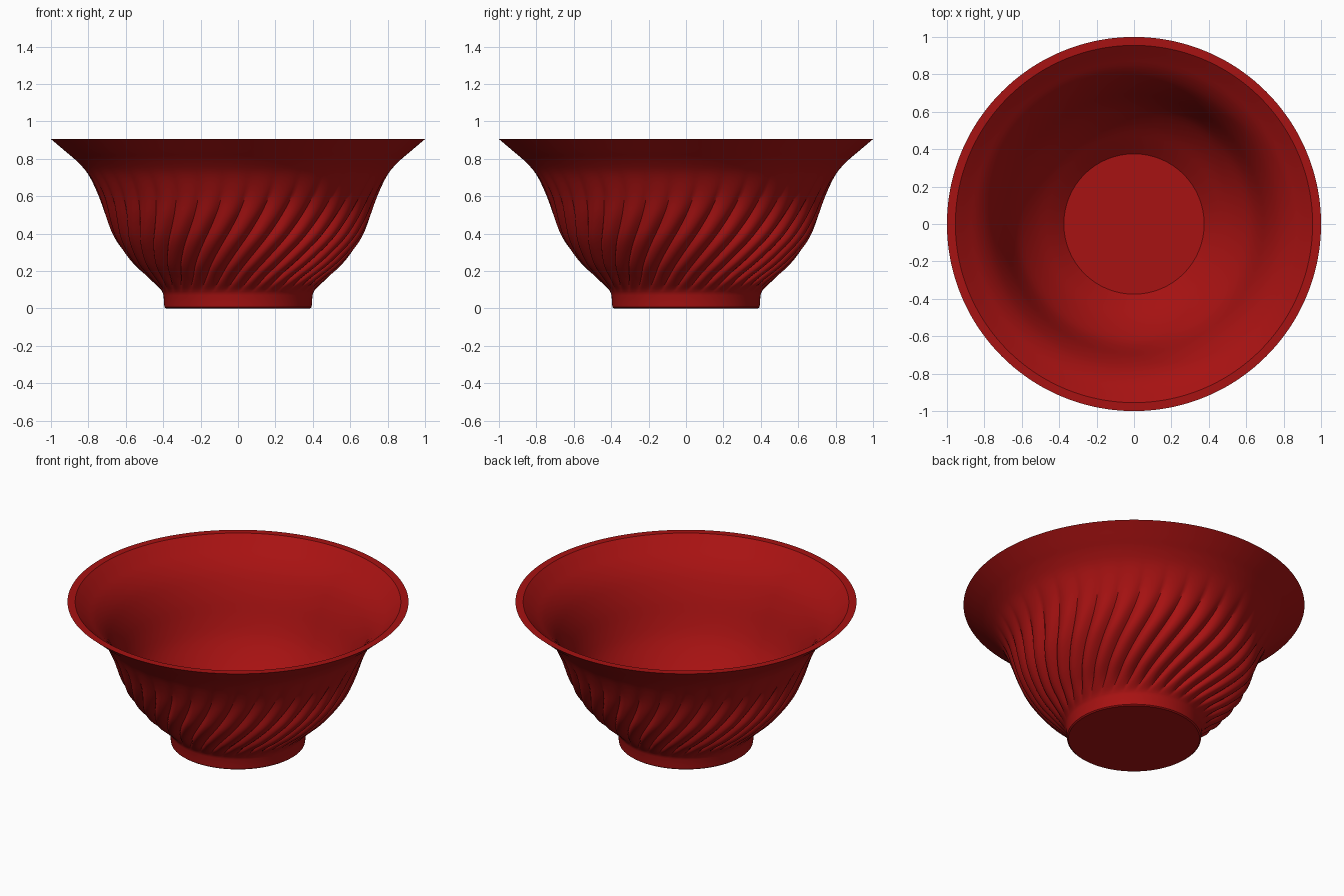
import bpy, bmesh, math

if "Cube" in bpy.data.objects:
    bpy.data.objects.remove(bpy.data.objects["Cube"])

FLUTES, PER = 36, 10
SEG = FLUTES * PER
H = 0.905


def spline(pts, steps):
    """Catmull-Rom curve through profile points (radius, height)."""
    out = []
    for i in range(len(pts) - 1):
        p0, p1, p2 = pts[max(i - 1, 0)], pts[i], pts[i + 1]
        p3 = pts[min(i + 2, len(pts) - 1)]
        for s in range(steps):
            t = s / steps
            out.append(tuple(0.5 * (2 * b + (c - a) * t + (2 * a - 5 * b + 4 * c - d) * t * t
                                    + (3 * b - a - 3 * c + d) * t ** 3)
                             for a, b, c, d in zip(p0, p1, p2, p3)))
    return out + [pts[-1]]


def smooth(a, b, x):
    t = min(1, max(0, (x - a) / (b - a)))
    return t * t * (3 - 2 * t)


# Profiles: foot, fluted outer wall, inner wall
foot = [(0.385, 0), (0.393, 0.006), (0.395, 0.02), (0.398, 0.07)]
outer = spline([(0.403, 0.085), (0.42, 0.108), (0.475, 0.16), (0.56, 0.24), (0.65, 0.36),
                (0.70, 0.47), (0.745, 0.60), (0.80, 0.715), (0.86, 0.785), (0.92, 0.837), (1.0, H)], 4)
inner = spline([(0.955, H), (0.89, 0.85), (0.83, 0.80), (0.77, 0.725), (0.715, 0.61), (0.67, 0.48),
                (0.62, 0.37), (0.53, 0.255), (0.44, 0.17), (0.375, 0.11)], 3)

bm = bmesh.new()
rings = []


def add_ring(r, z, fluted=False, twist=0.0):
    depth = 0.034 * smooth(0.08, 0.2, z) * (1 - smooth(0.38, 0.76, z)) if fluted else 0
    ring = []
    for i in range(SEG):
        a = 2 * math.pi * i / SEG + twist
        # rounded ribs meeting in sharp valleys
        rr = r - depth * (1 - abs(math.sin(math.pi * i / PER))) ** 1.2
        ring.append(bm.verts.new((rr * math.cos(a), rr * math.sin(a), z)))
    rings.append(ring)


def swirl(z):
    t = min(1, max(0, (z - 0.08) / 0.6))
    return math.radians(34) * (1 - (1 - t) ** 1.8)


for r, z in foot:
    add_ring(r, z)
for r, z in outer:
    add_ring(r, z, True, swirl(z))
for r, z in inner:
    add_ring(r, z, False, swirl(H))

for a, b in zip(rings, rings[1:]):
    for i in range(SEG):
        j = (i + 1) % SEG
        bm.faces.new((a[i], a[j], b[j], b[i]))
# Underside and bowl floor
bm.faces.new(rings[0][::-1])
bm.faces.new(rings[-1])

mesh = bpy.data.meshes.new("fluted_bowl")
bm.to_mesh(mesh)
bm.free()
bowl = bpy.data.objects.new("fluted_bowl", mesh)
bpy.context.collection.objects.link(bowl)

# Deep red glaze
mat = bpy.data.materials.new("red_glaze")
mat.diffuse_color = (0.39, 0.006, 0.006, 1)
mat.use_nodes = True
mat.node_tree.nodes["Principled BSDF"].inputs["Base Color"].default_value = mat.diffuse_color
mesh.materials.append(mat)

bpy.context.view_layer.objects.active = bowl
bowl.select_set(True)
bpy.ops.object.shade_smooth_by_angle(angle=math.radians(35))
